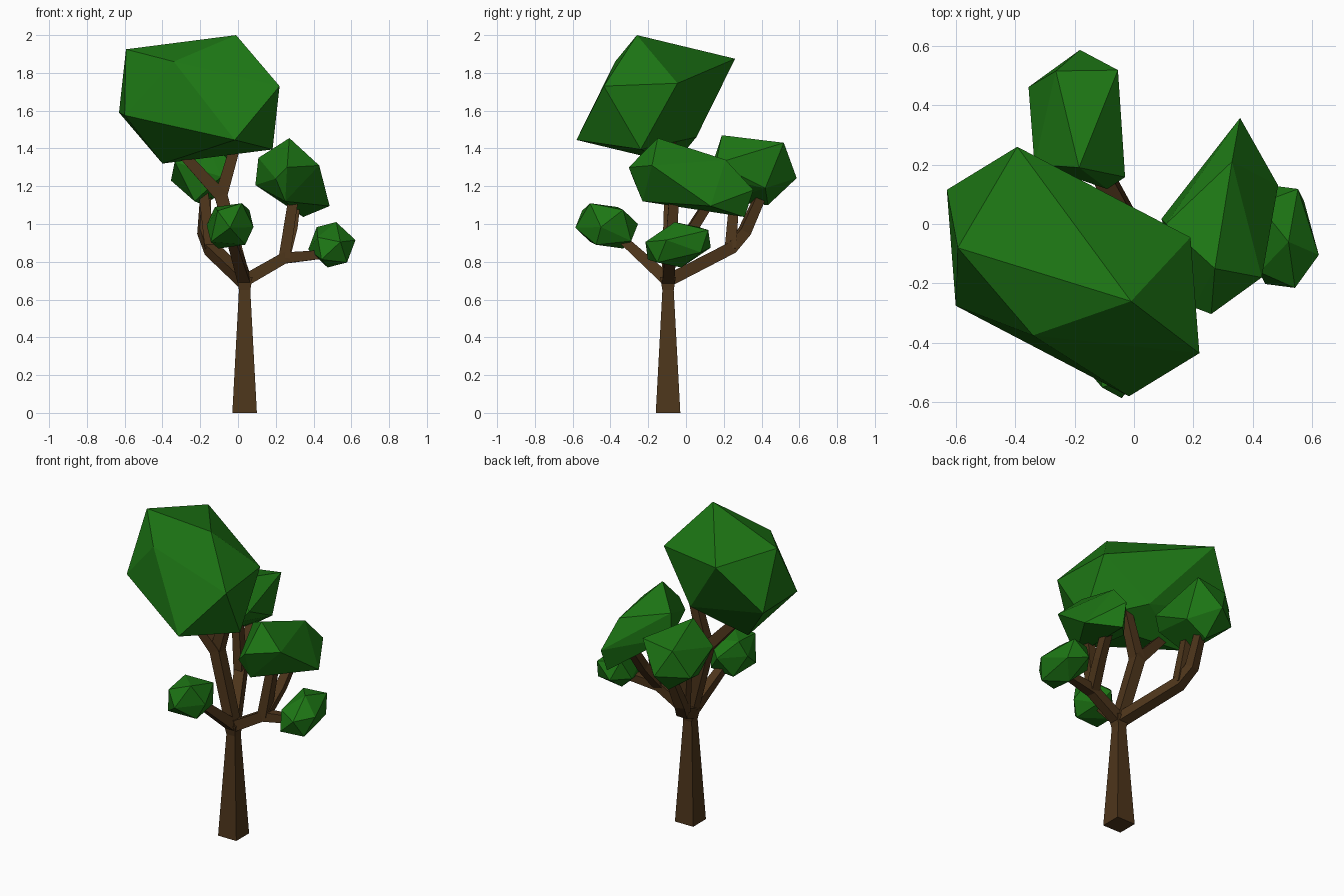
import bpy, bmesh, math
from mathutils import Vector, Matrix


def material(name, rgb):
    m = bpy.data.materials.new(name)
    m.diffuse_color = (*rgb, 1)
    return m


BARK = material("bark", (0.075, 0.036, 0.011))
LEAF = material("leaf", (0.012, 0.18, 0.007))


def finish(name, bm, mat):
    bmesh.ops.recalc_face_normals(bm, faces=bm.faces)
    me = bpy.data.meshes.new(name)
    bm.to_mesh(me)
    bm.free()
    me.materials.append(mat)
    ob = bpy.data.objects.new(name, me)
    bpy.context.collection.objects.link(ob)
    return ob


def limb(name, stations):
    """Square tapering limb through stations of (point, half width)."""
    bm = bmesh.new()
    rings = []
    pts = [Vector(p) for p, _ in stations]
    for i, (_, h) in enumerate(stations):
        d = (pts[min(i + 1, len(pts) - 1)] - pts[max(i - 1, 0)]).normalized()
        side = Vector((0, 1, 0)) if abs(d.y) < 0.6 else Vector((1, 0, 0))
        if rings:
            side = last
        u = (side - d * side.dot(d)).normalized()
        last = u
        v = d.cross(u)
        rings.append([bm.verts.new(pts[i] + (u * a + v * b) * h)
                      for a, b in ((1, 1), (-1, 1), (-1, -1), (1, -1))])
    for r, s in zip(rings, rings[1:]):
        for k in range(4):
            n = (k + 1) % 4
            bm.faces.new((r[k], r[n], s[n], s[k]))
    bm.faces.new(rings[0])
    bm.faces.new(rings[-1])
    return finish(name, bm, BARK)


def clump(name, points, centre=None):
    """Faceted leaf clump; with a centre, points are offsets mirrored through it."""
    pts = [Vector(p) for p in points]
    if centre:
        c = Vector(centre)
        pts = [c + p for p in pts] + [c - p for p in pts]
    bm = bmesh.new()
    for p in pts:
        bm.verts.new(p)
    res = bmesh.ops.convex_hull(bm, input=bm.verts)
    loose = [v for v in bm.verts if not v.link_faces]
    bmesh.ops.delete(bm, geom=loose, context='VERTS')
    return finish(name, bm, LEAF)


# Trunk, flaring into the fork
FORK = (0.035, -0.095, 0.70)
limb("trunk", [((0.035, -0.095, 0), 0.065), ((0.035, -0.095, 0.65), 0.03),
               ((0.035, -0.095, 0.72), 0.042)])

# Right limb, splitting to the side clump and twice to the right clump
R = (0.245, -0.085, 0.82)
limb("right_branch", [(FORK, 0.032), (R, 0.03), ((0.46, -0.06, 0.84), 0.022)])
limb("right_twig_front", [(R, 0.03), ((0.30, -0.06, 1.18), 0.026)])
limb("right_twig_back", [(R, 0.03), ((0.285, 0.03, 0.97), 0.027), ((0.31, 0.15, 1.16), 0.024)])

# Back limb with two twigs
B = (-0.145, 0.235, 0.87)
limb("back_branch", [(FORK, 0.033), (B, 0.032), ((-0.18, 0.31, 0.96), 0.03),
                     ((-0.17, 0.41, 1.18), 0.024)])
limb("back_twig", [(B, 0.03), ((-0.185, 0.26, 1.18), 0.025)])

# Main limb carrying the crown
M = (-0.09, -0.08, 1.15)
limb("crown_branch", [(FORK, 0.034), (M, 0.035), ((-0.32, -0.10, 1.40), 0.025)])
limb("crown_twig", [(M, 0.033), ((0.0, -0.08, 1.46), 0.026)])

# Front limb
limb("front_branch", [(FORK, 0.033), ((-0.04, -0.36, 0.94), 0.023)])

# Leaf clumps
clump("crown_leaves", [(0.195, -0.10, 0.34), (0.425, -0.275, 0.07), (0.188, -0.42, -0.215),
                       (-0.135, -0.215, 0.20), (0.395, 0.115, 0.085), (-0.388, 0.08, 0.265)],
      (-0.205, -0.16, 1.66))
clump("front_leaves", [(0.062, -0.088, 0.12), (0.102, 0.087, 0.085), (-0.066, -0.13, 0.08),
                       (0.124, -0.03, -0.006), (0, -0.166, -0.01), (0.08, -0.056, -0.10)],
      (-0.042, -0.42, 0.99))
clump("side_leaves", [(0.023, -0.018, 0.12), (0.125, -0.062, 0.025), (0.045, -0.173, 0.015),
                      (0.055, 0.16, 0.078), (0.08, -0.11, -0.094), (0.075, 0.12, -0.04)],
      (0.497, -0.042, 0.89))
clump("right_leaves", [(0.272, -0.15, 1.455), (0.43, -0.18, 1.31), (0.26, -0.303, 1.30),
                       (0.485, 0.13, 1.095), (0.357, 0.357, 1.18), (0.345, 0.31, 1.037),
                       (0.092, 0.017, 1.206), (0.108, 0.0, 1.35), (0.33, 0.21, 1.34),
                       (0.25, -0.23, 1.12), (0.20, -0.28, 1.24)])
clump("back_leaves", [(-0.182, 0.586, 1.243), (-0.054, 0.518, 1.43), (-0.263, 0.515, 1.40),
                      (-0.185, 0.19, 1.47), (-0.355, 0.461, 1.23), (-0.03, 0.158, 1.32),
                      (-0.335, 0.20, 1.33), (-0.18, 0.434, 1.10), (-0.23, 0.20, 1.12),
                      (-0.09, 0.118, 1.25), (-0.05, 0.42, 1.19)])
